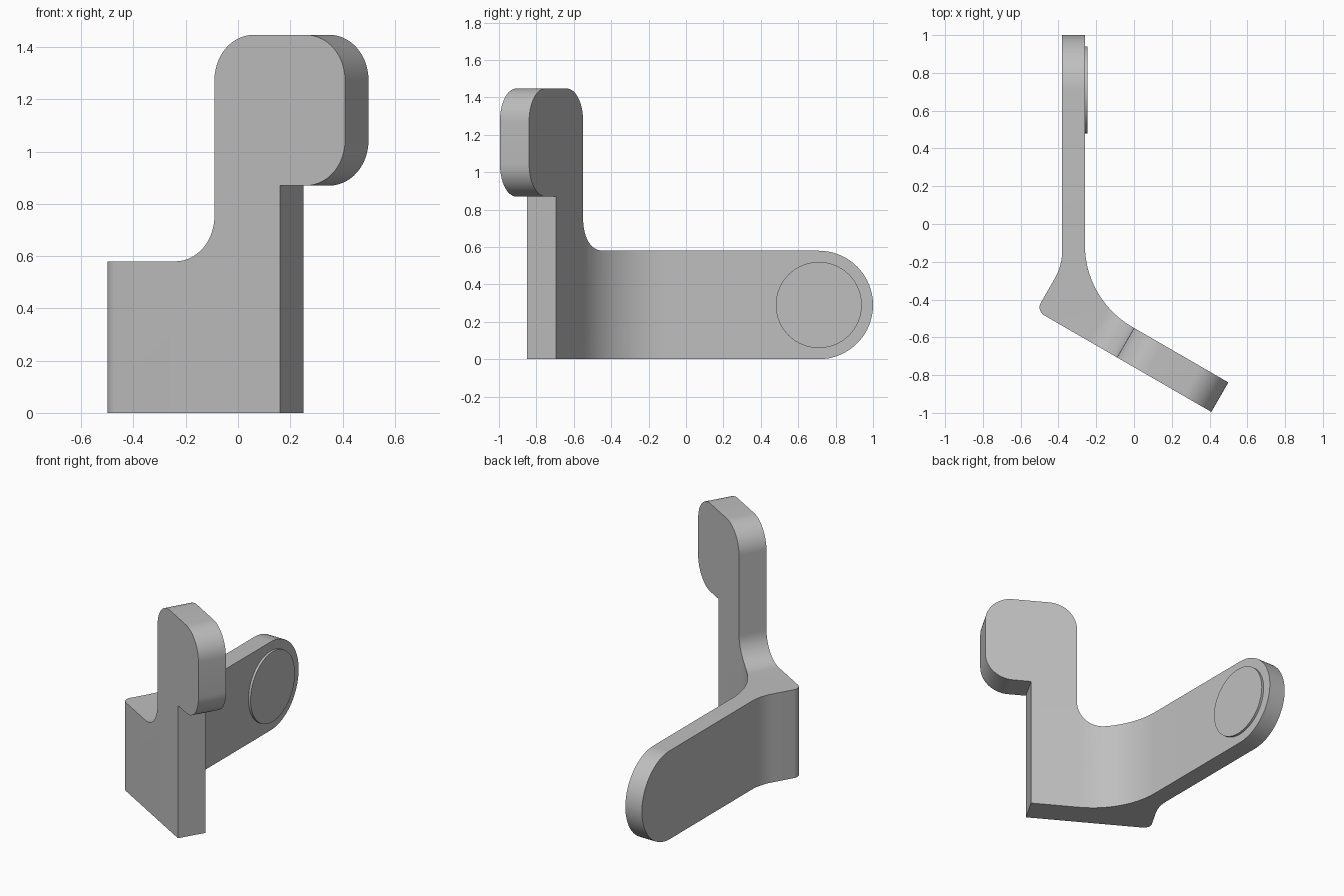
import bpy
import bmesh
import math
from mathutils import Matrix, Vector

cube = bpy.data.objects.get("Cube")
if cube:
    bpy.data.objects.remove(cube, do_unlink=True)

grey = bpy.data.materials.new("plain_grey")
grey.use_nodes = True
colour = (0.52, 0.52, 0.52, 1)
grey.diffuse_color = colour
grey.node_tree.nodes["Principled BSDF"].inputs["Base Color"].default_value = colour


def rounded(corners, steps=14):
    """Outline from (x, y, radius) corners, each replaced by a tangent arc."""
    points = []
    for i, (x, y, r) in enumerate(corners):
        p = Vector((x, y))
        if r == 0:
            points.append(p)
            continue
        a = (Vector(corners[i - 1][:2]) - p).normalized()
        b = (Vector(corners[(i + 1) % len(corners)][:2]) - p).normalized()
        half = a.angle(b) / 2
        centre = p + (a + b).normalized() * (r / math.sin(half))
        start = p + a * (r / math.tan(half)) - centre
        end = p + b * (r / math.tan(half)) - centre
        sweep = math.atan2(start.x * end.y - start.y * end.x, start.dot(end))
        for k in range(steps + 1):
            points.append(centre + Matrix.Rotation(sweep * k / steps, 2) @ start)
    return points


def prism(name, outline, low, high, matrix=Matrix()):
    """Extrude an outline along local z, then place it with a matrix."""
    bm = bmesh.new()
    base = bm.faces.new([bm.verts.new((p.x, p.y, low)) for p in outline])
    new = bmesh.ops.extrude_face_region(bm, geom=[base])["geom"]
    bmesh.ops.translate(bm, vec=(0, 0, high - low),
                        verts=[v for v in new if isinstance(v, bmesh.types.BMVert)])
    bm.transform(matrix)
    bmesh.ops.recalc_face_normals(bm, faces=bm.faces)
    mesh = bpy.data.meshes.new(name)
    bm.to_mesh(mesh)
    bm.free()
    mesh.materials.append(grey)
    obj = bpy.data.objects.new(name, mesh)
    bpy.context.collection.objects.link(obj)
    return obj


def select(obj):
    bpy.ops.object.select_all(action="DESELECT")
    obj.select_set(True)
    bpy.context.view_layer.objects.active = obj


def trim(obj, shape):
    """Keep only what lies inside the shape."""
    shape.hide_render = True
    mod = obj.modifiers.new("trim", "BOOLEAN")
    mod.operation, mod.solver, mod.object = "INTERSECT", "EXACT", shape
    select(obj)
    bpy.ops.object.modifier_apply(modifier=mod.name)
    bpy.data.objects.remove(shape, do_unlink=True)


# Plan outline: angled front plate, rear arm and the fillets between them
plan = rounded([
    (-0.518, -0.459, 0.05), (0.41, -0.995, 0), (0.5, -0.839, 0),
    (-0.26, -0.40, 0.5), (-0.26, 1, 0), (-0.38, 1, 0), (-0.38, -0.22, 0.3),
])
bracket = prism("bracket", plan, -0.1, 1.6)

# Elevation along the front plate: low wall, post and rounded pad
elevation = rounded([
    (-1.6, 0, 0), (0.289, 0, 0), (0.289, 0.87, 0), (0.577, 0.87, 0.173),
    (0.577, 1.447, 0.173), (0, 1.447, 0.173), (0, 0.58, 0.173), (-1.6, 0.58, 0),
])
along = math.radians(-30)
stand = (Matrix.Translation((-0.09, -0.706, 0)) @ Matrix.Rotation(along, 4, "Z")
         @ Matrix.Rotation(math.pi / 2, 4, "X"))
trim(bracket, prism("plate_trim", elevation, -3, 1, stand))

# Side elevation: half-round end of the rear arm
side = rounded([
    (-1.2, -0.2, 0), (-0.3, -0.2, 0), (-0.3, 0, 0), (1, 0, 0.29),
    (1, 0.58, 0.2899), (-0.3, 0.58, 0), (-0.3, 1.7, 0), (-1.2, 1.7, 0),
], 20)
facing_x = Matrix(((0, 0, 1, 0), (1, 0, 0, 0), (0, 1, 0, 0), (0, 0, 0, 1)))
trim(bracket, prism("arm_trim", side, -1, 1, facing_x))

# Shallow round boss on the inner face of the arm
disc = [Vector((0.71 + 0.23 * math.cos(t), 0.29 + 0.23 * math.sin(t)))
        for t in (math.tau * k / 64 for k in range(64))]
boss = prism("round_boss", disc, -0.27, -0.245, facing_x)

for obj in (bracket, boss):
    select(obj)
    bpy.ops.object.shade_smooth_by_angle(angle=math.radians(25))
